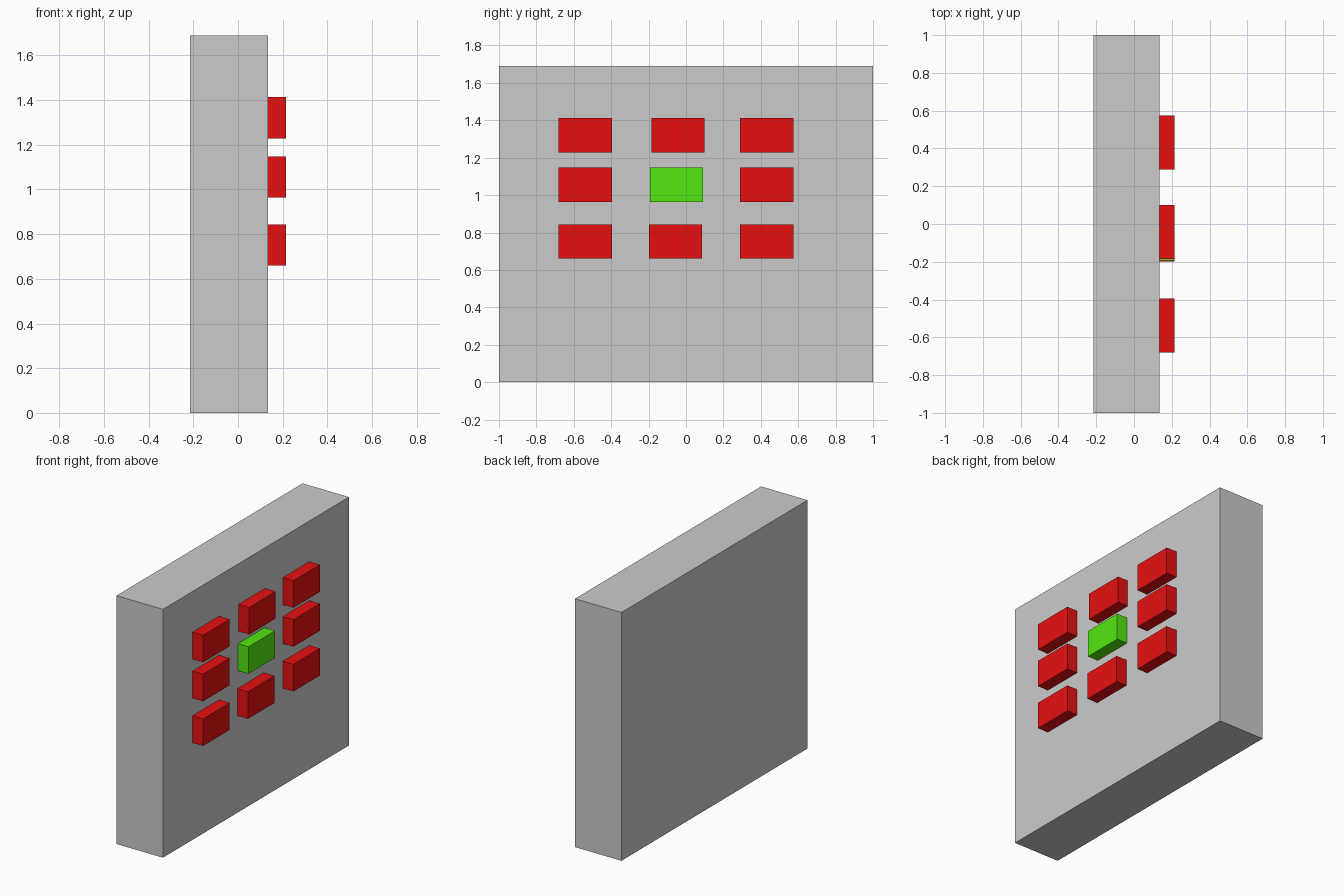
import bpy

if "Cube" in bpy.data.objects:
    bpy.data.objects.remove(bpy.data.objects["Cube"])


def box(name, x, y, z, material=None):
    """Box spanning the (min, max) range given on each axis."""
    bpy.ops.mesh.primitive_cube_add(size=1, location=[sum(r) / 2 for r in (x, y, z)])
    obj = bpy.context.object
    obj.name = name
    obj.scale = [r[1] - r[0] for r in (x, y, z)]
    bpy.ops.object.transform_apply(location=False, rotation=False, scale=True)
    if material:
        obj.data.materials.append(material)
    return obj


def colour(name, rgb):
    mat = bpy.data.materials.new(name)
    mat.diffuse_color = (*rgb, 1)
    mat.use_nodes = True
    mat.node_tree.nodes["Principled BSDF"].inputs["Base Color"].default_value = mat.diffuse_color
    return mat


red = colour("red", (0.8, 0.005, 0.005))
green = colour("green", (0.085, 0.8, 0.005))

FRONT, OUTER = 0.135, 0.214       # panel face and button face
WIDTH, HEIGHT = 0.285, 0.184      # button size

# Thick upright panel
box("panel", (-0.214, FRONT), (-1, 1), (0, 1.69))

# Button grid: three rows, the middle column slightly staggered
rows = {"top": (1.321, -0.043), "middle": (1.056, -0.051), "bottom": (0.752, -0.056)}
for row, (z, centre_y) in rows.items():
    for col, y in (("left", -0.538), ("centre", centre_y), ("right", 0.432)):
        mat = green if (row, col) == ("middle", "centre") else red
        box(f"button_{row}_{col}", (FRONT, OUTER),
            (y - WIDTH / 2, y + WIDTH / 2), (z - HEIGHT / 2, z + HEIGHT / 2), mat)
